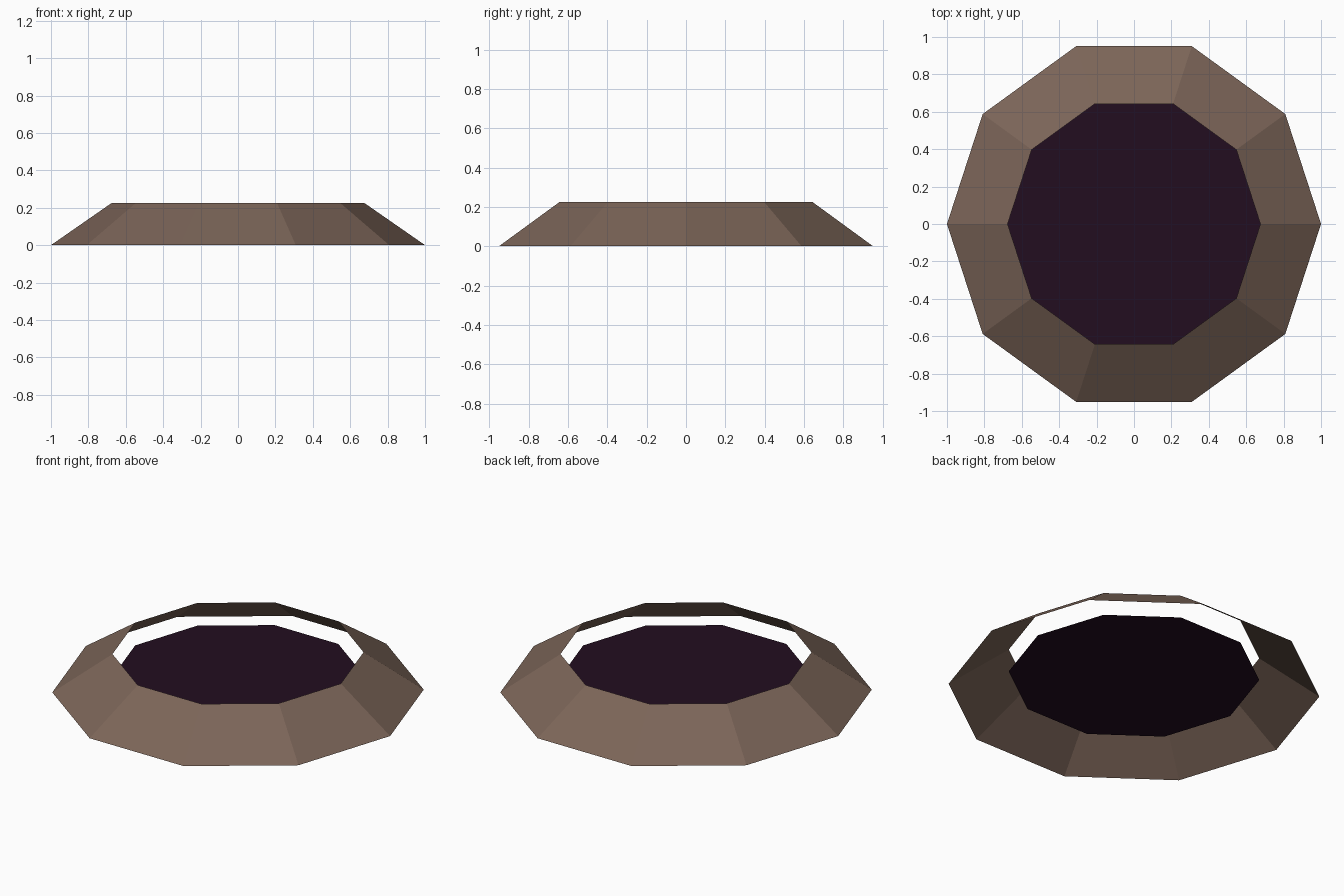
import bpy
import bmesh
from math import cos, sin, tau

SIDES = 10

cube = bpy.data.objects.get("Cube")
if cube:
    bpy.data.objects.remove(cube, do_unlink=True)


def make_material(name, rgb):
    mat = bpy.data.materials.new(name)
    mat.use_nodes = True
    colour = (*rgb, 1.0)
    mat.diffuse_color = colour
    mat.node_tree.nodes["Principled BSDF"].inputs["Base Color"].default_value = colour
    return mat


def ring(bm, radius, z):
    return [bm.verts.new((radius * cos(tau * i / SIDES), radius * sin(tau * i / SIDES), z))
            for i in range(SIDES)]


def finish(bm, name, mat):
    mesh = bpy.data.meshes.new(name)
    bm.to_mesh(mesh)
    bm.free()
    mesh.materials.append(mat)
    obj = bpy.data.objects.new(name, mesh)
    bpy.context.collection.objects.link(obj)
    return obj


brown = make_material("earth brown", (0.20, 0.13, 0.098))
purple = make_material("dark purple", (0.016, 0.004, 0.0145))

# Sloped rim: one open band of flat faces
bm = bmesh.new()
outer = ring(bm, 1.0, 0.0)
inner = ring(bm, 0.676, 0.225)
for i in range(SIDES):
    j = (i + 1) % SIDES
    bm.faces.new((outer[i], outer[j], inner[j], inner[i]))
finish(bm, "sloped_rim", brown)

# Flat floor hanging inside the rim
bm = bmesh.new()
bm.faces.new(ring(bm, 0.676, 0.09))
finish(bm, "pit_floor", purple)
